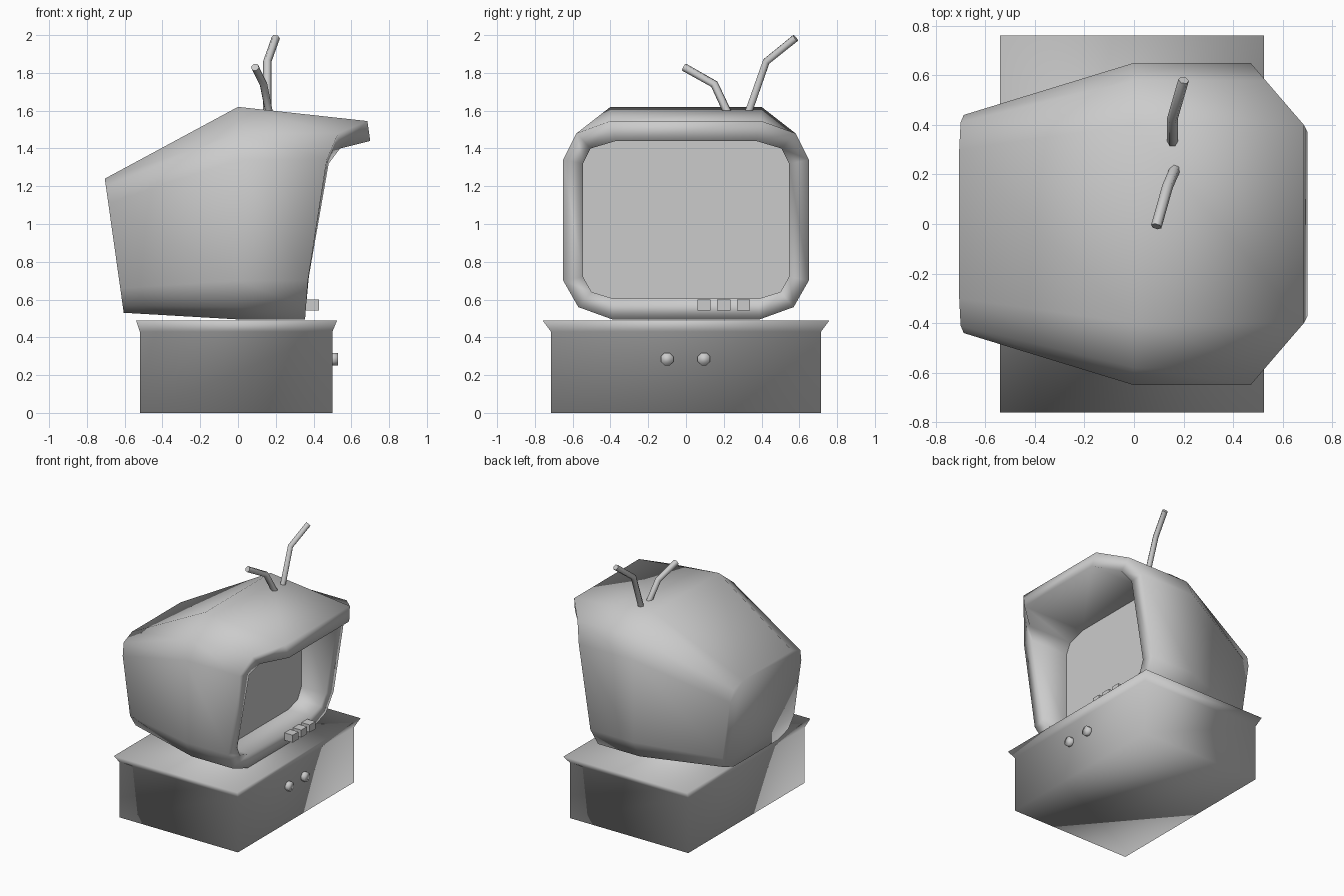
import bpy, bmesh, math
from mathutils import Matrix, Vector

if "Cube" in bpy.data.objects:
    bpy.data.objects.remove(bpy.data.objects["Cube"])


def loft(name, rings, cap_start=False, cap_end=False):
    """Skin a list of closed rings that share the same point count."""
    bm = bmesh.new()
    vs = [[bm.verts.new(p) for p in ring] for ring in rings]
    n = len(rings[0])
    for a, b in zip(vs, vs[1:]):
        for i in range(n):
            j = (i + 1) % n
            bm.faces.new((a[i], a[j], b[j], b[i]))
    if cap_start:
        bm.faces.new(vs[0])
    if cap_end:
        bm.faces.new(vs[-1])
    bmesh.ops.recalc_face_normals(bm, faces=bm.faces)
    return finish(name, bm)


def finish(name, bm, smooth=True):
    me = bpy.data.meshes.new(name)
    bm.to_mesh(me)
    bm.free()
    for p in me.polygons:
        p.use_smooth = smooth
    ob = bpy.data.objects.new(name, me)
    bpy.context.collection.objects.link(ob)
    return ob


def mirror_ring(half):
    """Half outline (x, y, z) from bottom to top, mirrored across y = 0."""
    return [Vector(p) for p in half] + [Vector((x, -y, z)) for x, y, z in reversed(half)]


def rect(x0, x1, y, z):
    return [(x0, -y, z), (x1, -y, z), (x1, y, z), (x0, y, z)]


# Cabinet with a flared top edge
loft("cabinet", [rect(-0.52, 0.50, 0.715, 0), rect(-0.52, 0.50, 0.715, 0.43),
                 rect(-0.54, 0.525, 0.76, 0.49)], True, True)

# Television shell: back, widest ring, front rim, opening, recess
back_yz = [(0.27, 0.53), (0.39, 0.57), (0.44, 0.66), (0.44, 1.11), (0.41, 1.20), (0.30, 1.24)]
mid_yz = [(0.39, 0.495), (0.57, 0.56), (0.65, 0.70), (0.65, 1.34), (0.58, 1.48), (0.40, 1.62)]
back = mirror_ring([(-0.605 - 0.141 * (z - 0.53), y, z) for y, z in back_yz])
middle = mirror_ring([(0, y, z) for y, z in mid_yz])
rim = mirror_ring([(0.355, 0.39, 0.495), (0.36, 0.57, 0.56), (0.37, 0.65, 0.70),
                   (0.47, 0.65, 1.34), (0.53, 0.58, 1.48), (0.685, 0.40, 1.545)])
opening = mirror_ring([(0.36, 0.385, 0.605), (0.365, 0.50, 0.64), (0.375, 0.545, 0.72),
                       (0.48, 0.545, 1.32), (0.54, 0.505, 1.40), (0.70, 0.37, 1.44)])
recess = [Vector((0.165, p.y, p.z)) for p in opening]
loft("television_shell", [back, middle, rim, opening, recess], cap_start=True)

# Screen glass at the bottom of the recess
bm = bmesh.new()
face = bm.faces.new([bm.verts.new(p) for p in recess])
face.normal_update()
if face.normal.x < 0:
    face.normal_flip()
finish("screen", bm, smooth=False)

# Square buttons under the screen
for i, y in enumerate((0.095, 0.20, 0.305)):
    bm = bmesh.new()
    bmesh.ops.create_cube(bm, size=1, matrix=Matrix.Translation((0.385, y, 0.57))
                          @ Matrix.Diagonal((0.09, 0.07, 0.058, 1)))
    finish(f"button_{i + 1}", bm, smooth=False)

# Round cabinet knobs
for i, y in enumerate((-0.10, 0.095)):
    bm = bmesh.new()
    bmesh.ops.create_cone(bm, cap_ends=True, segments=8, radius1=0.036, radius2=0.036, depth=0.05,
                          matrix=Matrix.Translation((0.505, y, 0.285))
                          @ Matrix.Rotation(math.pi / 2, 4, 'Y')
                          @ Matrix.Rotation(math.pi / 8, 4, 'Z'))
    finish(f"knob_{i + 1}", bm)

# Bent antennas
paths = {"antenna_tall": [(0.155, 0.33, 1.59), (0.155, 0.425, 1.86), (0.20, 0.58, 1.985)],
         "antenna_short": [(0.165, 0.22, 1.59), (0.135, 0.15, 1.74), (0.09, -0.01, 1.83)]}
for name, pts in paths.items():
    cu = bpy.data.curves.new(name, 'CURVE')
    cu.dimensions = '3D'
    cu.bevel_depth = 0.022
    cu.bevel_resolution = 1
    cu.use_fill_caps = True
    sp = cu.splines.new('POLY')
    sp.points.add(len(pts) - 1)
    for point, co in zip(sp.points, pts):
        point.co = (*co, 1)
    sp.use_smooth = True
    bpy.context.collection.objects.link(bpy.data.objects.new(name, cu))
